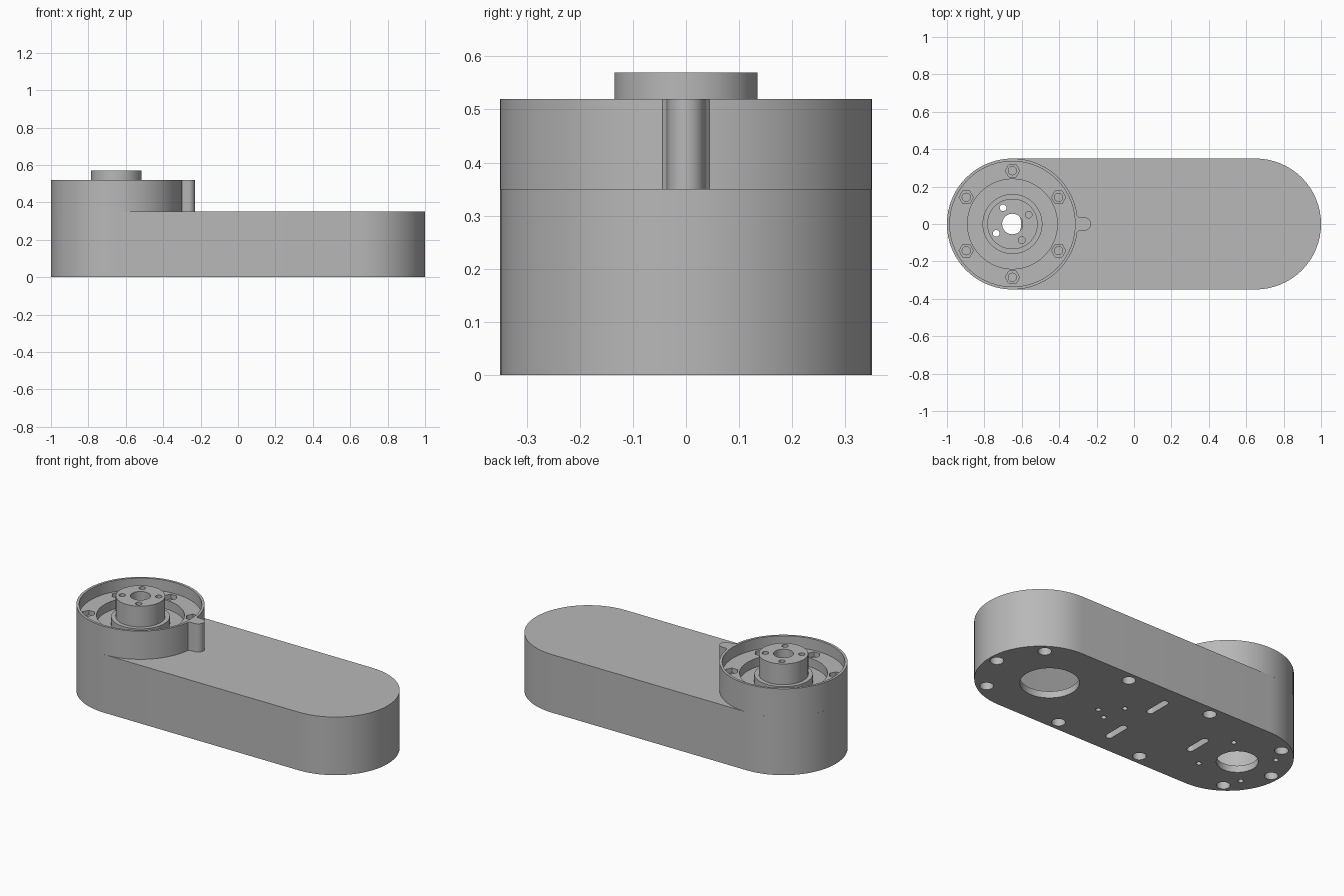
import bpy, bmesh, math
from math import cos, sin, pi

if "Cube" in bpy.data.objects:
    bpy.data.objects.remove(bpy.data.objects["Cube"], do_unlink=True)

HUB = -0.65      # hub axis, also the centre of the rounded body end
TOP = 0.35       # top of the body
RIM = 0.52       # top of the hub wall

grey = bpy.data.materials.new("plain grey")
grey.use_nodes = True
grey.diffuse_color = (0.48, 0.48, 0.48, 1)
grey.node_tree.nodes["Principled BSDF"].inputs["Base Color"].default_value = grey.diffuse_color


def arc(x, y, r, a0=0, a1=360, n=48):
    """Points along an arc, degrees; a full circle drops its repeated end."""
    count = n if a1 - a0 == 360 else n + 1
    angles = [math.radians(a0 + (a1 - a0) * i / n) for i in range(count)]
    return [(x + r * cos(a), y + r * sin(a)) for a in angles]


def capsule(x0, x1, r):
    return arc(x1, 0, r, -90, 90, 32) + arc(x0, 0, r, 90, 270, 32)


def slot(x, y, length, r):
    h = length / 2 - r
    return arc(x, y + h, r, 0, 180, 12) + arc(x, y - h, r, 180, 360.001, 12)


def prism(bm, pts, z0, z1):
    low = [bm.verts.new((x, y, z0)) for x, y in pts]
    high = [bm.verts.new((x, y, z1)) for x, y in pts]
    bm.faces.new(low[::-1])
    bm.faces.new(high)
    for i in range(len(pts)):
        j = (i + 1) % len(pts)
        bm.faces.new((low[i], low[j], high[j], high[i]))


def lathe(bm, profile, n=72):
    """Turn a closed (radius, height) profile about the hub axis."""
    rings = [[bm.verts.new((HUB + r * cos(2 * pi * k / n), r * sin(2 * pi * k / n), z))
              for r, z in profile] for k in range(n)]
    for k in range(n):
        a, b = rings[k], rings[(k + 1) % n]
        for i in range(len(profile)):
            j = (i + 1) % len(profile)
            bm.faces.new((a[i], b[i], b[j], a[j]))


def make(name, bm):
    bmesh.ops.recalc_face_normals(bm, faces=bm.faces)
    mesh = bpy.data.meshes.new(name)
    bm.to_mesh(mesh)
    bm.free()
    obj = bpy.data.objects.new(name, mesh)
    bpy.context.collection.objects.link(obj)
    mesh.materials.append(grey)
    return obj


def make_prisms(name, parts):
    bm = bmesh.new()
    for pts, z0, z1 in parts:
        prism(bm, pts, z0, z1)
    return make(name, bm)


def cut(obj, cutters):
    """Subtract the cutters and keep the resulting mesh."""
    for c in cutters:
        mod = obj.modifiers.new("cut", 'BOOLEAN')
        mod.operation, mod.solver, mod.object = 'DIFFERENCE', 'EXACT', c
    bpy.context.view_layer.update()
    graph = bpy.context.evaluated_depsgraph_get()
    mesh = bpy.data.meshes.new_from_object(obj.evaluated_get(graph))
    obj.modifiers.clear()
    obj.data = mesh


def smooth(obj):
    obj.data.shade_smooth()
    obj.data.set_sharp_from_angle(angle=math.radians(30))


# Solid parts
body = make_prisms("body", [(capsule(HUB, -HUB, 0.35), 0, TOP)])

bm = bmesh.new()
lathe(bm, [(0.03, TOP), (0.35, TOP), (0.35, RIM), (0.335, RIM),
           (0.335, 0.453), (0.24, 0.453), (0.24, 0.40), (0.03, 0.40)])
housing = make("hub_housing", bm)

bm = bmesh.new()
lathe(bm, [(0.03, 0.40), (0.16, 0.40), (0.16, 0.445), (0.135, 0.445),
           (0.135, 0.57), (0.03, 0.57)])
output = make("output_boss", bm)

lug_outline = ([(-0.31, -0.05), (-0.295, -0.038)] + arc(-0.265, 0, 0.035, -90, 90, 16)
               + [(-0.295, 0.038), (-0.31, 0.05)])
lug = make_prisms("side_lug", [(lug_outline, TOP, RIM)])

# Hollow inside of the body
cavity = make_prisms("cavity_cutter", [(capsule(HUB, -HUB, 0.24), 0.04, 0.31)])

# Openings in the underside
under = [(arc(0.585, 0, 0.158), -0.1, 0.1), (arc(-0.715, 0, 0.112), -0.1, 0.1)]
screws = [(0.95, 0), (-0.95, 0)]
screws += [(sx * x, sy * y) for x, y in ((0.82, 0.24), (0.28, 0.29))
           for sx in (1, -1) for sy in (1, -1)]
under += [(arc(x, y, 0.037, n=24), -0.1, 0.15) for x, y in screws]
pins = [(-0.715 + sx * 0.145, sy * 0.145) for sx in (1, -1) for sy in (1, -1)]
pins += [(0.155, -0.05), (0.08, -0.095), (0.055, 0.05)]
# the inner pins sit beside the slots
pins[4:] = [(x + 0.05, y) for x, y in pins[4:]]
under += [(arc(x, y, 0.015, n=16), -0.1, 0.1) for x, y in pins]
under += [(slot(x, y, 0.16, 0.02), -0.1, 0.1)
          for x, y in ((-0.02, 0.17), (-0.02, -0.17), (-0.44, 0))]
underside = make_prisms("underside_cutter", under)

# Shaft hole and four small holes through the hub
shaft = [(arc(HUB, 0, 0.055), 0.25, 0.7)]
shaft += [(arc(x, y, 0.018, n=20), 0.25, 0.7) for x, y in arc(HUB, 0, 0.1, 30, 390, 4)]
shaft_holes = make_prisms("shaft_cutter", shaft)

# Six hexagonal nut pockets with a bolt hole below each
bolts = arc(HUB, 0, 0.285, 30, 390, 6)
nuts = make_prisms("nut_cutter", [(arc(x, y, 0.038, n=6), 0.425, 0.5) for x, y in bolts])
bolt_holes = make_prisms("bolt_cutter", [(arc(x, y, 0.022, n=20), 0.37, 0.5) for x, y in bolts])

cut(body, [cavity, underside, shaft_holes])
cut(housing, [shaft_holes, nuts, bolt_holes])
cut(output, [shaft_holes])

for helper in (cavity, underside, shaft_holes, nuts, bolt_holes):
    bpy.data.objects.remove(helper, do_unlink=True)
for part in (body, housing, output, lug):
    smooth(part)
